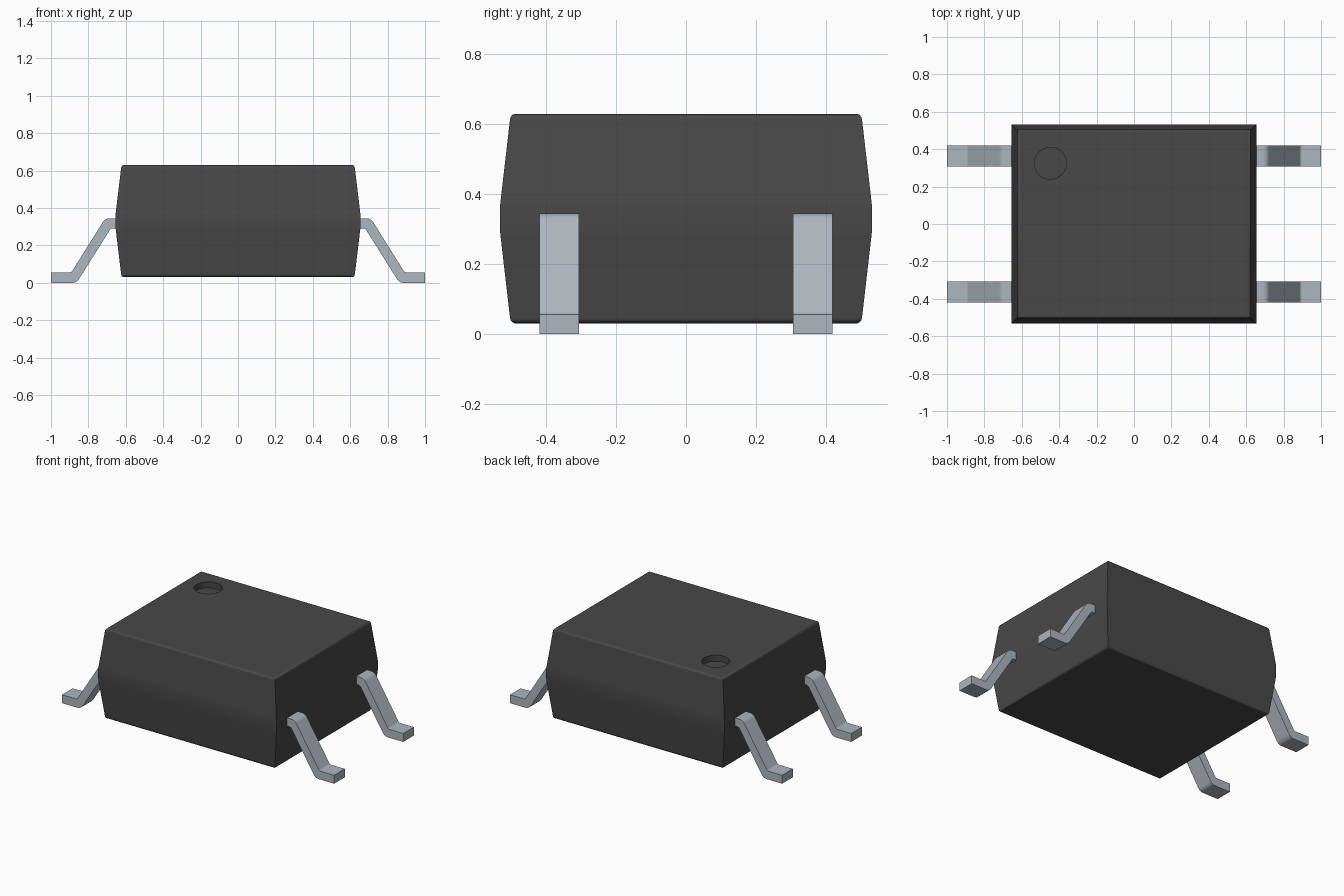
import bpy, bmesh, math

if "Cube" in bpy.data.objects:
    bpy.data.objects.remove(bpy.data.objects["Cube"], do_unlink=True)


def material(name, color):
    m = bpy.data.materials.new(name)
    m.use_nodes = True
    m.diffuse_color = color
    m.node_tree.nodes["Principled BSDF"].inputs["Base Color"].default_value = color
    return m


def add_object(name, bm, mat, angle):
    bmesh.ops.recalc_face_normals(bm, faces=bm.faces)
    mesh = bpy.data.meshes.new(name)
    bm.to_mesh(mesh)
    bm.free()
    mesh.materials.append(mat)
    ob = bpy.data.objects.new(name, mesh)
    bpy.context.collection.objects.link(ob)
    bpy.ops.object.select_all(action='DESELECT')
    bpy.context.view_layer.objects.active = ob
    ob.select_set(True)
    bpy.ops.object.shade_smooth_by_angle(angle=math.radians(angle))
    return ob


black = material("black plastic", (0.065, 0.065, 0.065, 1))
metal = material("grey metal", (0.42, 0.47, 0.51, 1))

# Body: rectangles lofted up a mirrored side profile (height from middle, half x, half y)
MID = 0.33
half = [(0.0, 0.655, 0.533), (0.03, 0.655, 0.533), (0.05, 0.653, 0.531),
        (0.283, 0.625, 0.504), (0.291, 0.623, 0.502),
        (0.297, 0.618, 0.497), (0.30, 0.611, 0.490)]
levels = [(MID - h, x, y) for h, x, y in reversed(half)]
levels += [(MID + h, x, y) for h, x, y in half[1:]]
bm = bmesh.new()
rings = [[bm.verts.new((sx * x, sy * y, z))
          for sx, sy in ((-1, -1), (1, -1), (1, 1), (-1, 1))] for z, x, y in levels]
for a, b in zip(rings, rings[1:]):
    for i in range(4):
        j = (i + 1) % 4
        bm.faces.new((a[i], a[j], b[j], b[i]))
bm.faces.new(rings[0][::-1])
bm.faces.new(rings[-1])
body = add_object("body", bm, black, 35)

# Round marker dimple sunk into the top
bm = bmesh.new()
bmesh.ops.create_cone(bm, cap_ends=True, segments=48, radius1=0.085, radius2=0.085, depth=0.1)
bmesh.ops.translate(bm, verts=bm.verts, vec=(-0.447, 0.325, 0.64))
cutter = add_object("dimple_cutter", bm, black, 35)
cutter.hide_render = True
cut = body.modifiers.new("dimple", 'BOOLEAN')
cut.operation = 'DIFFERENCE'
cut.solver = 'EXACT'
cut.object = cutter
bpy.ops.object.select_all(action='DESELECT')
bpy.context.view_layer.objects.active = body
body.select_set(True)
bpy.ops.object.modifier_apply(modifier="dimple")
bpy.data.objects.remove(cutter, do_unlink=True)
bpy.ops.object.shade_smooth_by_angle(angle=math.radians(35))
body.modifiers.new("weighted_normals", 'WEIGHTED_NORMAL').keep_sharp = True

# Leads: bent strip profile (x, z) extruded along y, mirrored to four corners
profile = [(0.60, 0.345), (0.690, 0.345), (0.702, 0.342), (0.713, 0.336), (0.722, 0.326),
           (0.886, 0.064), (0.891, 0.058), (0.898, 0.056), (1.0, 0.056),
           (1.0, 0.0), (0.882, 0.0), (0.870, 0.003), (0.859, 0.010), (0.850, 0.020),
           (0.686, 0.281), (0.681, 0.287), (0.674, 0.290), (0.60, 0.290)]
for sx, side in ((1, "left"), (-1, "right")):
    for sy, end in ((-1, "front"), (1, "back")):
        bm = bmesh.new()
        face = bm.faces.new([bm.verts.new((sx * x, sy * 0.307, z)) for x, z in profile])
        out = bmesh.ops.extrude_face_region(bm, geom=[face])
        moved = [g for g in out["geom"] if isinstance(g, bmesh.types.BMVert)]
        bmesh.ops.translate(bm, verts=moved, vec=(0, sy * 0.112, 0))
        lead = add_object(f"{end}_{side}_lead", bm, metal, 35)
        lead.modifiers.new("weighted_normals", 'WEIGHTED_NORMAL').keep_sharp = True
